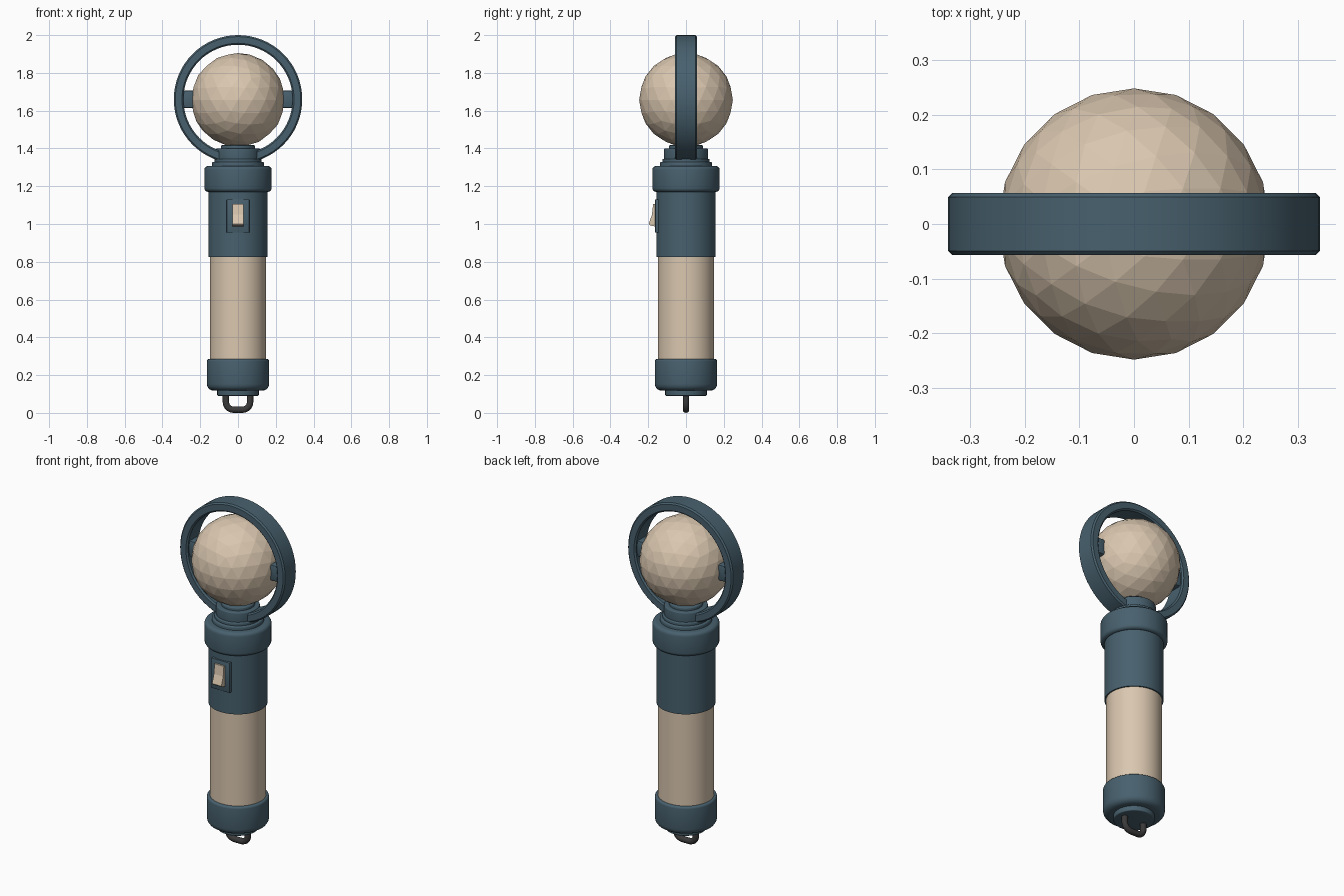
import bpy, bmesh, math
from mathutils import Vector, Matrix

if "Cube" in bpy.data.objects:
    bpy.data.objects.remove(bpy.data.objects["Cube"])


def material(name, rgb):
    m = bpy.data.materials.new(name)
    m.diffuse_color = (*rgb, 1)
    m.use_nodes = True
    m.node_tree.nodes["Principled BSDF"].inputs["Base Color"].default_value = m.diffuse_color
    return m


BLUE = material("slate_blue", (0.064, 0.118, 0.155))
BEIGE = material("warm_beige", (0.70, 0.57, 0.43))
GREY = material("dark_grey", (0.045, 0.043, 0.043))


def finish(name, bm, mat, smooth=True):
    bmesh.ops.recalc_face_normals(bm, faces=bm.faces)
    me = bpy.data.meshes.new(name)
    bm.to_mesh(me)
    bm.free()
    me.materials.append(mat)
    ob = bpy.data.objects.new(name, me)
    bpy.context.collection.objects.link(ob)
    if smooth:
        bpy.ops.object.select_all(action='DESELECT')
        ob.select_set(True)
        bpy.context.view_layer.objects.active = ob
        bpy.ops.object.shade_smooth_by_angle(angle=math.radians(35))
    return ob


def lathe(name, profile, mat, closed=False, segs=48, matrix=None):
    """Revolve (radius, height) points about z."""
    bm = bmesh.new()
    rings = []
    for i in range(segs):
        a = 2 * math.pi * i / segs
        rings.append([bm.verts.new((r * math.cos(a), r * math.sin(a), z)) for r, z in profile])
    n = len(profile)
    for i in range(segs):
        p, q = rings[i], rings[(i + 1) % segs]
        for j in range(n if closed else n - 1):
            k = (j + 1) % n
            bm.faces.new((p[j], q[j], q[k], p[k]))
    if not closed:
        for j in (0, n - 1):
            bm.faces.new([r[j] for r in rings])
    if matrix:
        bm.transform(matrix)
    return finish(name, bm, mat)


def rounded(r, z0, z1, b0, b1, steps=4):
    """Cylinder profile with rounded bottom and top rims."""
    pts = []
    for c, b, start in ((z0 + b0, b0, -90), (z1 - b1, b1, 0)):
        for i in range(steps + 1):
            a = math.radians(start + 90 * i / steps)
            pts.append((r - b + b * math.cos(a), c + b * math.sin(a)))
    return pts


def box(name, size, centre, mat, bevel):
    bm = bmesh.new()
    bmesh.ops.create_cube(bm, size=1)
    bmesh.ops.scale(bm, vec=size, verts=bm.verts)
    bmesh.ops.translate(bm, vec=centre, verts=bm.verts)
    bmesh.ops.bevel(bm, geom=bm.edges[:], offset=bevel, segments=2, affect='EDGES', profile=0.5)
    return finish(name, bm, mat)


# Handle, bottom to top
lathe("base_disc", rounded(0.11, 0.09, 0.13, 0.006, 0.004), BLUE)
lathe("bottom_cap", rounded(0.165, 0.118, 0.285, 0.035, 0.012), BLUE)
lathe("grip", [(0.149, 0.25), (0.149, 0.85)], BEIGE)
lathe("sleeve", [(0.157, 0.825), (0.157, 1.2)], BLUE)
lathe("collar", rounded(0.178, 1.17, 1.307, 0.02, 0.02), BLUE)
lathe("collar_step", rounded(0.138, 1.29, 1.328, 0.004, 0.008), BLUE)
lathe("collar_step_upper", rounded(0.125, 1.32, 1.345, 0.004, 0.006), BLUE)
lathe("neck", rounded(0.116, 1.33, 1.400, 0.004, 0.006), BLUE)
lathe("ball_seat", rounded(0.09, 1.39, 1.417, 0.004, 0.006), BLUE)

# Faceted ball
bm = bmesh.new()
bmesh.ops.create_icosphere(bm, subdivisions=3, radius=0.248)
bmesh.ops.translate(bm, vec=(0, 0, 1.657), verts=bm.verts)
finish("ball", bm, BEIGE, smooth=False)

# Ring around the ball, with softened edges
h, b, ro, ri = 0.057, 0.008, 0.34, 0.289
section = [(ri, -h + b), (ri + b, -h), (ro - b, -h), (ro, -h + b),
           (ro, h - b), (ro - b, h), (ri + b, h), (ri, h - b)]
lathe("ring", section, BLUE, closed=True, segs=64,
      matrix=Matrix.Translation((0, 0, 1.66)) @ Matrix.Rotation(math.pi / 2, 4, 'X'))

# Pegs holding the ball
for side, label in ((-1, "left"), (1, "right")):
    box("peg_" + label, (0.085, 0.08, 0.094), (side * 0.262, 0, 1.66), BLUE, 0.01)

# Switch frame and rocker
box("switch_frame", (0.12, 0.04, 0.176), (0, -0.1435, 1.042), BLUE, 0.003)
bm = bmesh.new()
outline = [(-0.14, 1.107), (-0.174, 1.107), (-0.18, 1.05), (-0.197, 1.0), (-0.19, 0.992), (-0.14, 0.982)]
f = bm.faces.new([bm.verts.new((-0.03, y, z)) for y, z in outline])
ext = bmesh.ops.extrude_face_region(bm, geom=[f])
bmesh.ops.translate(bm, vec=(0.06, 0, 0), verts=[v for v in ext["geom"] if isinstance(v, bmesh.types.BMVert)])
finish("switch_rocker", bm, BEIGE, smooth=False)

# Hanging loop: tube swept along a rounded U
path = [Vector((-0.064, 0, 0.11))]
for cx, start in ((-0.024, 180), (0.024, 270)):
    for i in range(7):
        a = math.radians(start + 15 * i)
        path.append(Vector((cx + 0.04 * math.cos(a), 0, 0.057 + 0.04 * math.sin(a))))
path.append(Vector((0.064, 0, 0.11)))
bm = bmesh.new()
rings = []
for i, p in enumerate(path):
    t = (path[min(i + 1, len(path) - 1)] - path[max(i - 1, 0)]).normalized()
    side = Vector((-t.z, 0, t.x))
    rings.append([bm.verts.new(p + 0.017 * (side * math.cos(a) + Vector((0, 1, 0)) * math.sin(a)))
                  for a in (2 * math.pi * k / 12 for k in range(12))])
for p, q in zip(rings, rings[1:]):
    for k in range(12):
        bm.faces.new((p[k], p[(k + 1) % 12], q[(k + 1) % 12], q[k]))
bm.faces.new(rings[0])
bm.faces.new(rings[-1])
finish("hanging_loop", bm, GREY)
